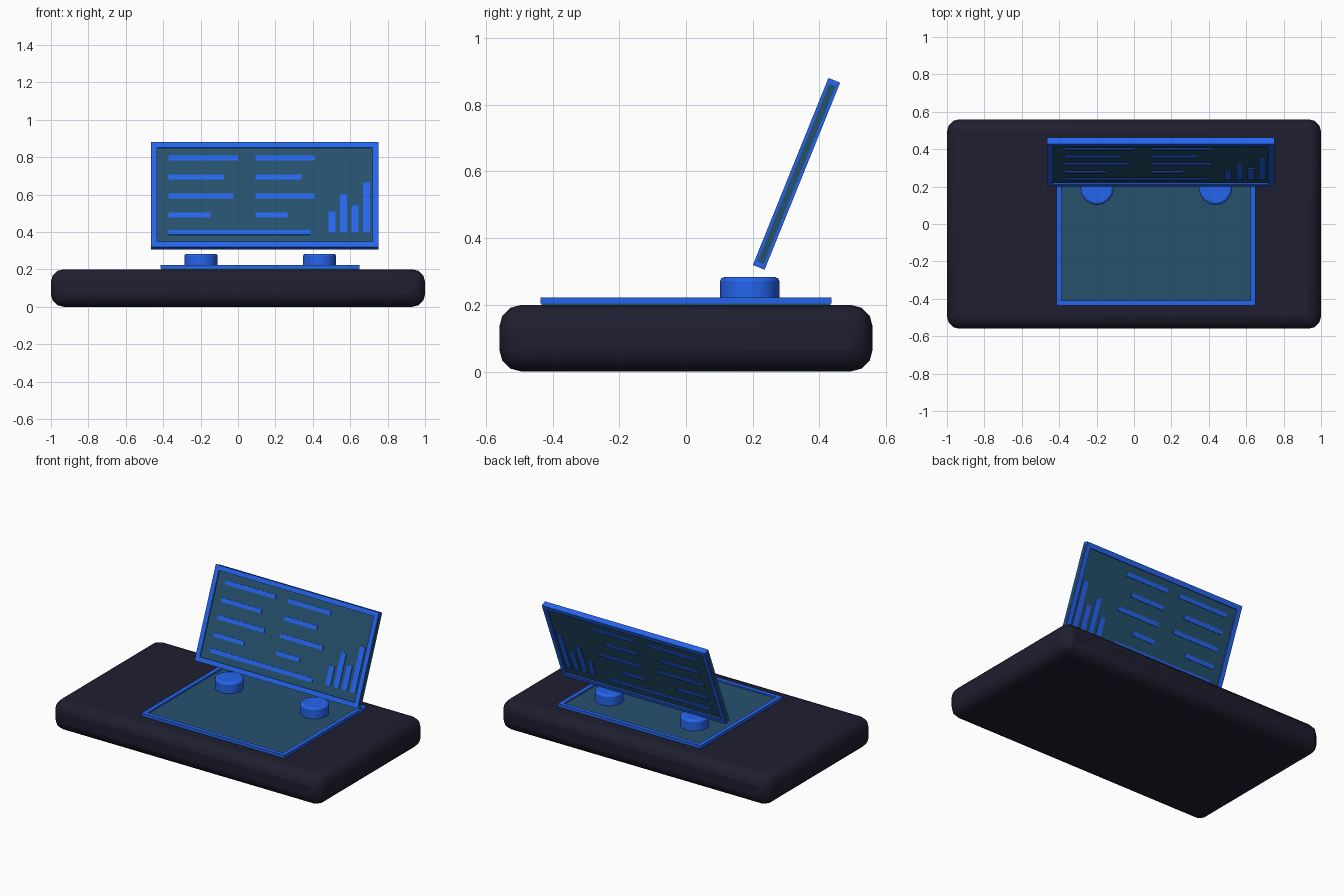
import bpy, bmesh
from math import radians, cos
from mathutils import Matrix, Vector

if "Cube" in bpy.data.objects:
    bpy.data.objects.remove(bpy.data.objects["Cube"])


def material(name, color):
    m = bpy.data.materials.new(name)
    m.diffuse_color = (*color, 1)
    m.use_nodes = True
    m.node_tree.nodes["Principled BSDF"].inputs["Base Color"].default_value = m.diffuse_color
    return m


DARK = material("dark_shell", (0.013, 0.013, 0.03))
BLUE = material("bright_blue", (0.019, 0.13, 0.85))
TEAL = material("deep_teal", (0.019, 0.083, 0.155))


def boxes(name, parts, mat, loc=(0, 0, 0), tilt=0):
    """One object made of boxes, each given as (centre, size)."""
    bm = bmesh.new()
    for centre, size in parts:
        bmesh.ops.create_cube(bm, size=1, matrix=Matrix.Translation(centre)
                              @ Matrix.Diagonal((*size, 1)))
    me = bpy.data.meshes.new(name)
    bm.to_mesh(me)
    bm.free()
    ob = bpy.data.objects.new(name, me)
    bpy.context.collection.objects.link(ob)
    ob.location = loc
    ob.rotation_euler.x = tilt
    me.materials.append(mat)
    return ob


def bevel(ob, width, segments):
    mod = ob.modifiers.new("bevel", 'BEVEL')
    mod.width, mod.segments = width, segments


def smooth(ob, angle):
    bpy.ops.object.select_all(action='DESELECT')
    ob.select_set(True)
    bpy.context.view_layer.objects.active = ob
    bpy.ops.object.shade_smooth_by_angle(angle=radians(angle))


def frame(w, h, t, bar):
    """Four bars around a w x h opening, in the XZ plane."""
    parts = []
    for s in (-1, 1):
        parts.append(((0, 0, s * (h - bar) / 2), (w, t, bar)))
        parts.append(((s * (w - bar) / 2, 0, 0), (bar, t, h - 2 * bar)))
    return parts


# Rounded base slab
base = boxes("base", [((0, 0, 0.1), (2, 1.12, 0.2))], DARK)
bevel(base, 0.066, 3)
smooth(base, 40)

# Flat pad lying on the base, with raised rim
boxes("pad", [((0, 0, 0), (1.062, 0.868, 0.018))], TEAL, (0.118, 0, 0.203))
boxes("pad_rim", frame(1.065, 0.872, 0.018, 0.028), BLUE, (0.118, 0, 0.213), radians(90))

# Two round knobs
for side, x in (("left", -0.198), ("right", 0.436)):
    bpy.ops.mesh.primitive_cylinder_add(vertices=16, radius=0.089, depth=0.083,
                                        location=(x, 0.191, 0.2415))
    knob = bpy.context.object
    knob.name = "knob_" + side
    knob.data.materials.append(BLUE)
    bevel(knob, 0.012, 2)
    smooth(knob, 40)

# Leaning screen: panel and frame
CENTRE, LEAN = Vector((0.143, 0.3315, 0.593)), radians(-22)
boxes("screen_panel", [((0, 0, 0), (1.218, 0.02, 0.575))], TEAL, CENTRE, LEAN)
boxes("screen_frame", frame(1.215, 0.605, 0.038, 0.031), BLUE, CENTRE, LEAN)


def on_screen(x0, x1, z0, z1):
    """Box on the screen from its front-view extents, showing on both faces."""
    k = cos(LEAN)
    return (((x0 + x1) / 2 - CENTRE.x, 0, ((z0 + z1) / 2 - CENTRE.z) / k),
            (x1 - x0, 0.03, (z1 - z0) / k))


# Rows of lines: z, then end of left and right line
rows = [(0.79, 0.0, 0.412), (0.688, -0.075, 0.34),
        (0.587, -0.025, 0.412), (0.485, -0.147, 0.265)]
lines = [on_screen(-0.372, 0.388, 0.381, 0.406)]
for z, left_end, right_end in rows:
    for start, end in ((-0.372, left_end), (0.093, right_end)):
        lines.append(on_screen(start, end, z - 0.0125, z + 0.0125))
boxes("screen_lines", lines, BLUE, CENTRE, LEAN)

# Small bar chart in the lower right corner
bars = [on_screen(0.484 + 0.0615 * i, 0.522 + 0.0615 * i, 0.392, top)
        for i, top in enumerate((0.505, 0.596, 0.537, 0.66))]
boxes("screen_chart", bars, BLUE, CENTRE, LEAN)
